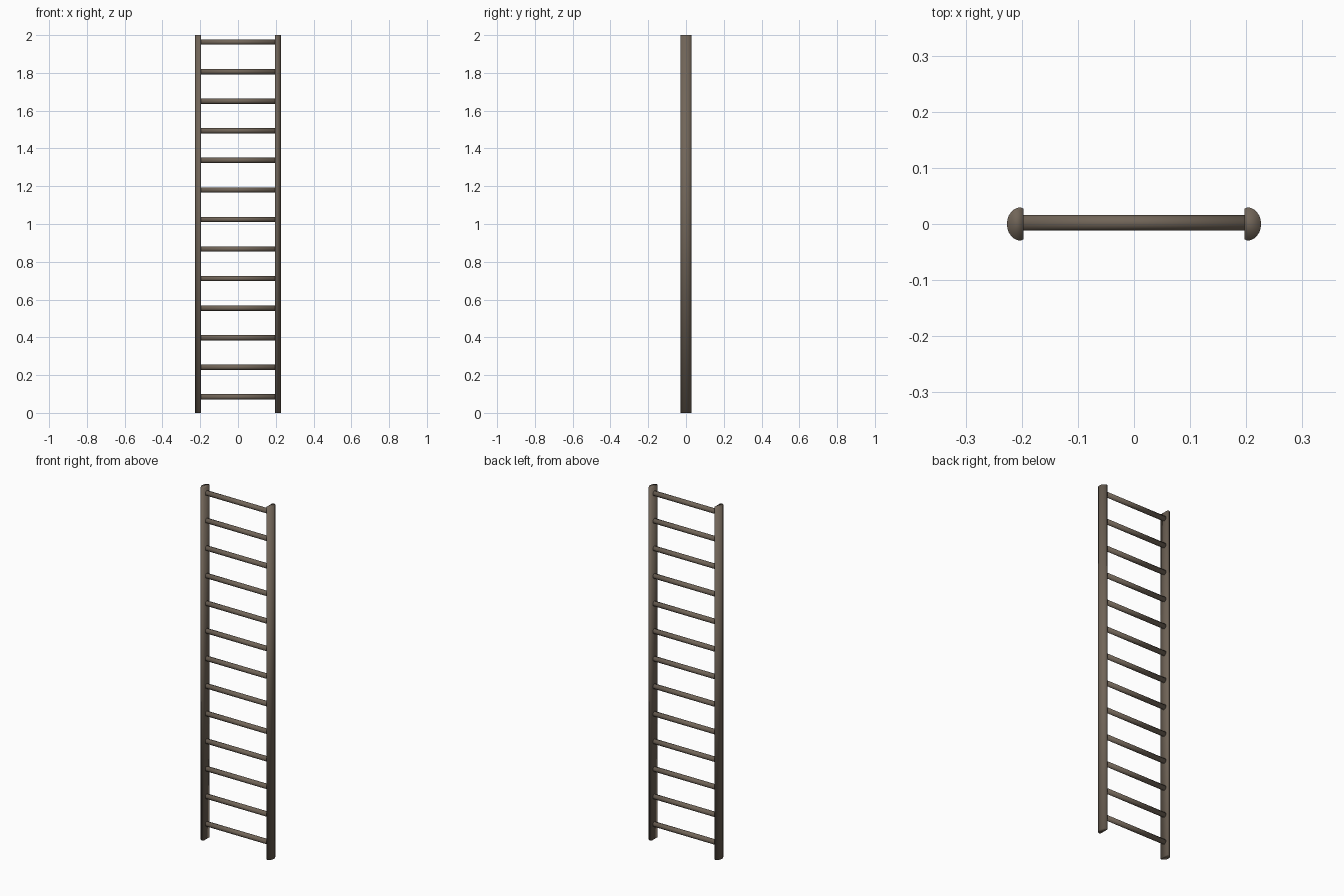
import bpy, bmesh, math
from mathutils import Matrix

if "Cube" in bpy.data.objects:
    bpy.data.objects.remove(bpy.data.objects["Cube"])

wood = bpy.data.materials.new("weathered_wood")
wood.diffuse_color = (0.165, 0.130, 0.098, 1)
wood.use_nodes = True
wood.node_tree.nodes["Principled BSDF"].inputs["Base Color"].default_value = wood.diffuse_color


def finish(name, bm):
    bmesh.ops.recalc_face_normals(bm, faces=bm.faces)
    for f in bm.faces:
        f.smooth = True
    me = bpy.data.meshes.new(name)
    bm.to_mesh(me)
    bm.free()
    me.materials.append(wood)
    ob = bpy.data.objects.new(name, me)
    bpy.context.collection.objects.link(ob)


# D-shaped side rails: rounded outside, flat inside with eased corners
def rail(name, side):
    bm = bmesh.new()
    prof = [(0.197, -0.027)]
    for i in range(13):
        a = -math.pi / 2 + math.pi * i / 12
        prof.append((0.202 + 0.0245 * math.cos(a), 0.0297 * math.sin(a)))
    prof.append((0.197, 0.027))
    base = bm.faces.new([bm.verts.new((side * x, y, 0)) for x, y in prof])
    ext = bmesh.ops.extrude_face_region(bm, geom=[base], use_keep_orig=True)
    top = [v for v in ext["geom"] if isinstance(v, bmesh.types.BMVert)]
    bmesh.ops.translate(bm, verts=top, vec=(0, 0, 2))
    finish(name, bm)


rail("left_rail", -1)
rail("right_rail", 1)

# Thirteen round rungs
for i in range(13):
    z = 0.085 + i * 0.1565
    bm = bmesh.new()
    m = Matrix.Translation((0, 0.002, z)) @ Matrix.Rotation(math.pi / 2, 4, 'Y')
    bmesh.ops.create_cone(bm, cap_ends=True, segments=16, radius1=0.014,
                          radius2=0.014, depth=0.404, matrix=m)
    finish("rung_%02d" % (i + 1), bm)
